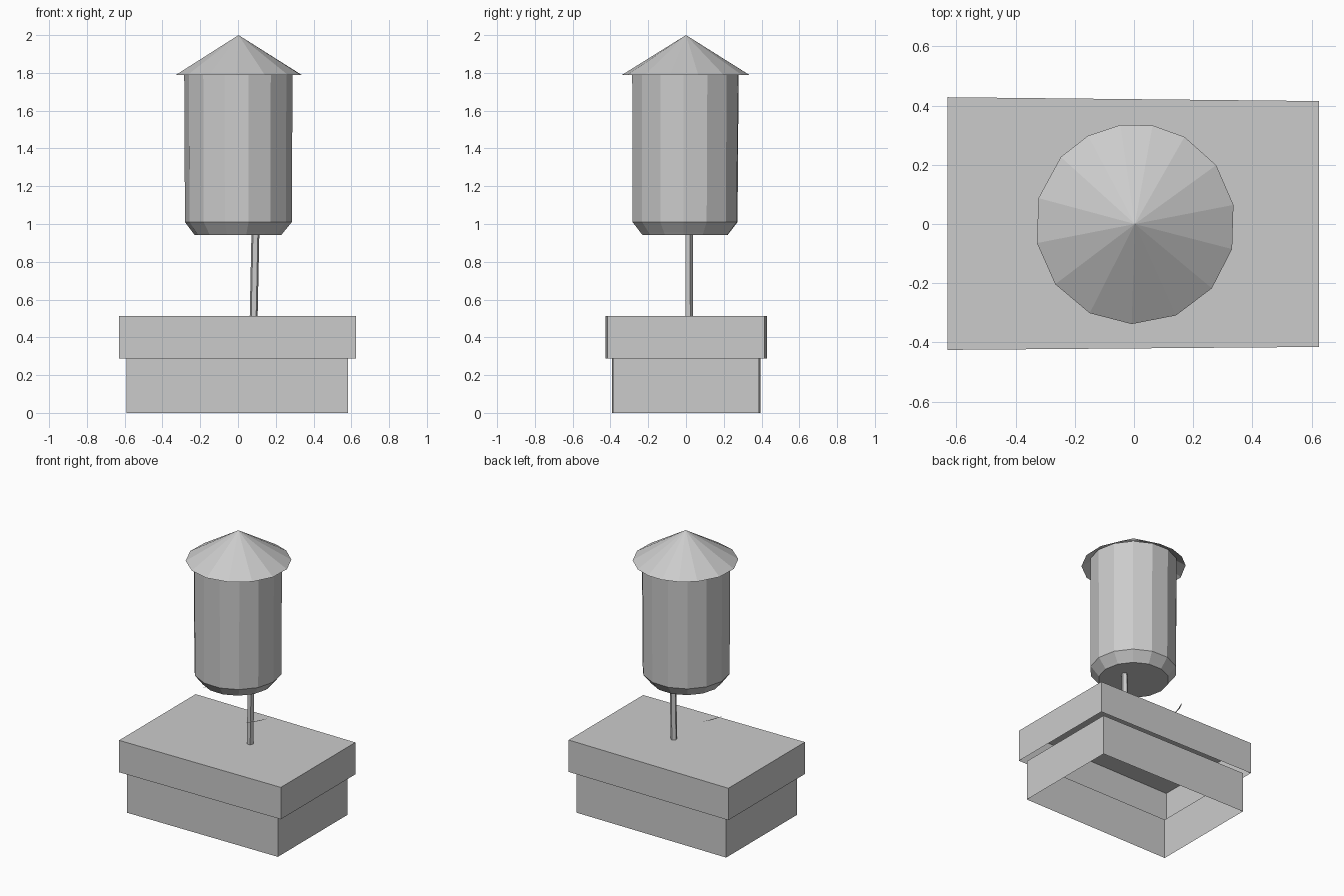
import bpy, bmesh
from math import cos, sin, radians

if "Cube" in bpy.data.objects:
    bpy.data.objects.remove(bpy.data.objects["Cube"])


def finish(name, bm):
    bmesh.ops.recalc_face_normals(bm, faces=bm.faces)
    mesh = bpy.data.meshes.new(name)
    bm.to_mesh(mesh)
    bm.free()
    obj = bpy.data.objects.new(name, mesh)
    bpy.context.collection.objects.link(obj)
    return obj


def loft(name, rings, cap_start=False, cap_end=False):
    """Join matching closed rings of points; a one-point ring makes an apex."""
    bm = bmesh.new()
    loops = [[bm.verts.new(p) for p in ring] for ring in rings]
    for a, b in zip(loops, loops[1:]):
        n = len(a)
        for i in range(n):
            j = (i + 1) % n
            if len(b) == 1:
                bm.faces.new((a[i], a[j], b[0]))
            else:
                bm.faces.new((a[i], a[j], b[j], b[i]))
    if cap_start:
        bm.faces.new(loops[0][::-1])
    if cap_end:
        bm.faces.new(loops[-1])
    return finish(name, bm)


def ring(r, z, angles, cx=0.0, cy=0.0):
    return [(cx + r * cos(radians(a)), cy + r * sin(radians(a)), z) for a in angles]


def even(n, start):
    return [start + 360 * i / n for i in range(n)]


def rect(corners, z):
    return [(x, y, z) for x, y in corners]


# Building: open-bottomed walls, and a wider shell with only its top closed
lower = [(-0.59, -0.393), (0.582, -0.387), (0.582, 0.387), (-0.59, 0.395)]
upper = [(-0.63, -0.425), (0.625, -0.415), (0.625, 0.415), (-0.63, 0.428)]
loft("building_walls", [rect(lower, 0), rect(lower, 0.287)])
loft("building_top", [rect(upper, 0.287), rect(upper, 0.512)], cap_end=True)

# Single slightly leaning support post
post = even(5, 18)
loft("support_post", [ring(0.022, 0.51, post, 0.083, 0.016),
                      ring(0.022, 0.945, post, 0.092, 0.014)])

# Tank with bevelled bottom
sides = even(14, -79)
loft("water_tank", [ring(0.23, 0.942, sides, 0, -0.005),
                    ring(0.24, 0.955, sides, 0, -0.005),
                    ring(0.283, 1.01, sides, 0.002, -0.005),
                    ring(0.287, 1.815, sides, 0.002, -0.003)], cap_start=True)

# Conical roof, slightly uneven rim
rim = [-169, -143, -117, -92, -66, -40, -14.5, 11, 36,
       60.5, 80, 98.5, 118, 138, 165]
loft("tank_roof", [ring(0.338, 1.79, rim, 0.004), [(0.003, 0, 2.0)]])

# Two thin crescent slivers of a bracing hoop
for name, start, end in (("hoop_sliver_right", -48, -18), ("hoop_sliver_left", 146, 172)):
    bm = bmesh.new()
    steps = 6
    outer, inner = [], []
    for i in range(steps + 1):
        t = i / steps
        a = radians(start + (end - start) * t)
        w = 0.004 * sin(t * 3.14159) + 0.0005
        for lst, r in ((outer, 0.31 + w), (inner, 0.31 - w)):
            lst.append(bm.verts.new((r * cos(a), r * sin(a), 0.787)))
    for i in range(steps):
        bm.faces.new((outer[i], outer[i + 1], inner[i + 1], inner[i]))
    finish(name, bm)
